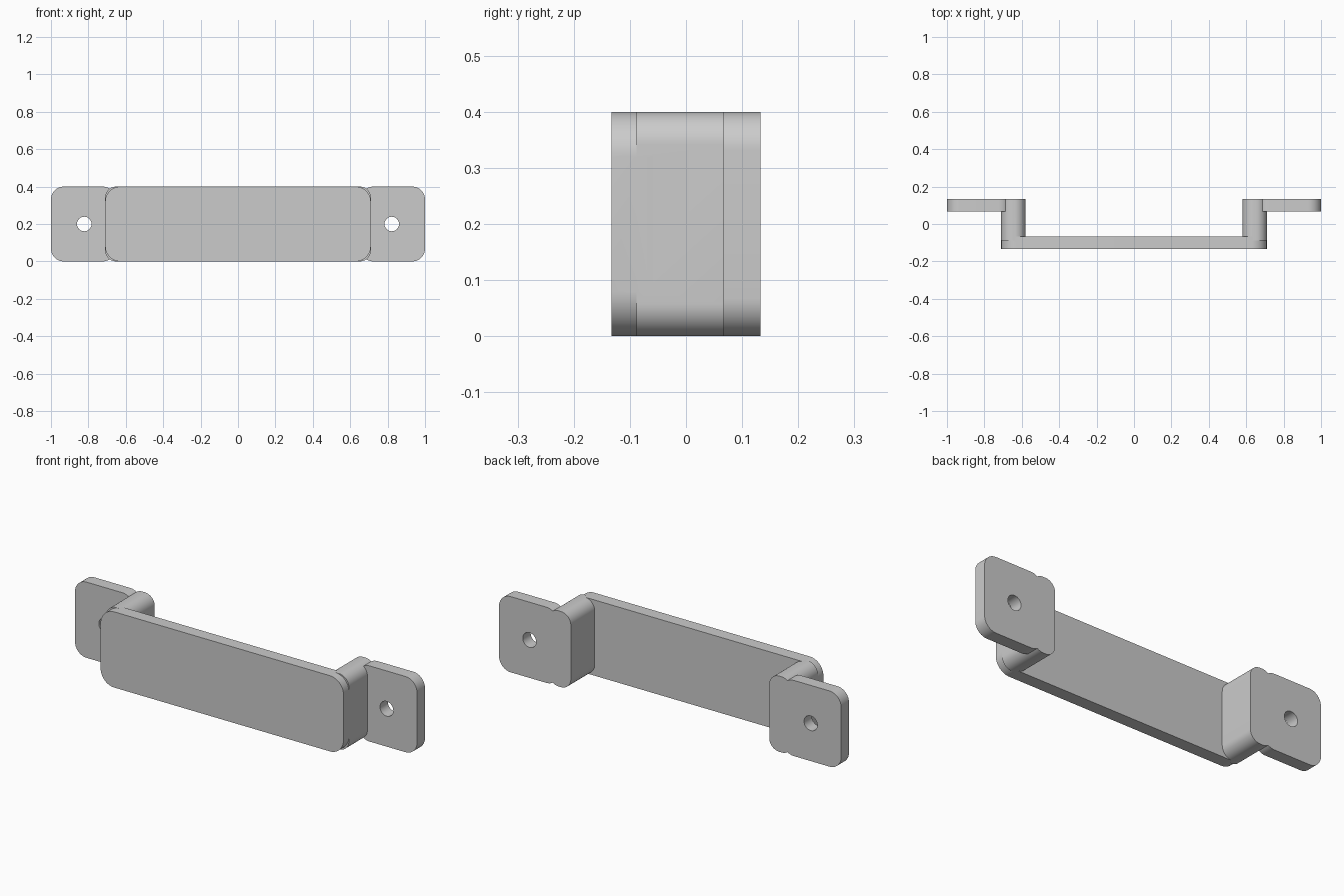
import bpy, bmesh
from math import cos, sin, pi, radians

if "Cube" in bpy.data.objects:
    bpy.data.objects.remove(bpy.data.objects["Cube"])

HEIGHT = 0.4
ARC_STEPS = 12

grey = bpy.data.materials.new("plain_grey")
grey.use_nodes = True
colour = (0.6, 0.6, 0.6, 1)
grey.diffuse_color = colour
grey.node_tree.nodes["Principled BSDF"].inputs["Base Color"].default_value = colour


def prism(name, outline, front, back):
    """Extrude an x-z outline along y."""
    bm = bmesh.new()
    face = bm.faces.new([bm.verts.new((x, front, z)) for x, z in outline])
    new = bmesh.ops.extrude_face_region(bm, geom=[face])["geom"]
    verts = [g for g in new if isinstance(g, bmesh.types.BMVert)]
    bmesh.ops.translate(bm, verts=verts, vec=(0, back - front, 0))
    bmesh.ops.recalc_face_normals(bm, faces=bm.faces)
    mesh = bpy.data.meshes.new(name)
    bm.to_mesh(mesh)
    bm.free()
    mesh.materials.append(grey)
    obj = bpy.data.objects.new(name, mesh)
    bpy.context.collection.objects.link(obj)
    return obj


def arc(cx, cz, radius, start, sweep, steps):
    return [(cx + radius * cos(start + sweep * i / steps),
             cz + radius * sin(start + sweep * i / steps)) for i in range(steps + 1)]


def rounded_plate(name, x0, x1, front, back, radius):
    """Full-height plate with four rounded corners."""
    lo, hi = radius, HEIGHT - radius
    corners = [(x1 - radius, hi), (x0 + radius, hi), (x0 + radius, lo), (x1 - radius, lo)]
    outline = []
    for i, (cx, cz) in enumerate(corners):
        outline += arc(cx, cz, radius, i * pi / 2, pi / 2, ARC_STEPS)
    return prism(name, outline, front, back)


def combine(target, tool, operation):
    """Apply a boolean and discard the tool."""
    mod = target.modifiers.new(operation.lower(), "BOOLEAN")
    mod.operation = operation
    mod.solver = "EXACT"
    mod.object = tool
    bpy.context.view_layer.objects.active = target
    bpy.ops.object.modifier_apply(modifier=mod.name)
    bpy.data.objects.remove(tool)


# Front grip bar
handle = rounded_plate("bracket_handle", -0.71, 0.71, -0.133, -0.066, 0.08)

for side, name in ((1, "left"), (-1, "right")):
    # Standoff post between the bar and the mounting tab
    a, b = sorted((side * 0.58, side * 0.71))
    post = rounded_plate(name + "_post", a, b, -0.088, 0.133, 0.058)
    combine(handle, post, "UNION")
    # Mounting tab at the back
    a, b = sorted((side * 0.655, side * 1.0))
    tab = rounded_plate(name + "_tab", a, b, 0.067, 0.133, 0.068)
    combine(handle, tab, "UNION")
    # Screw hole
    circle = arc(side * 0.822, HEIGHT / 2, 0.039, 0, 2 * pi, 32)[:-1]
    drill = prism(name + "_screw_hole", circle, 0.03, 0.2)
    combine(handle, drill, "DIFFERENCE")

# Smooth the rounded corners and keep the rims sharp
bpy.ops.object.select_all(action="DESELECT")
handle.select_set(True)
bpy.context.view_layer.objects.active = handle
bpy.ops.object.shade_smooth_by_angle(angle=radians(30))
